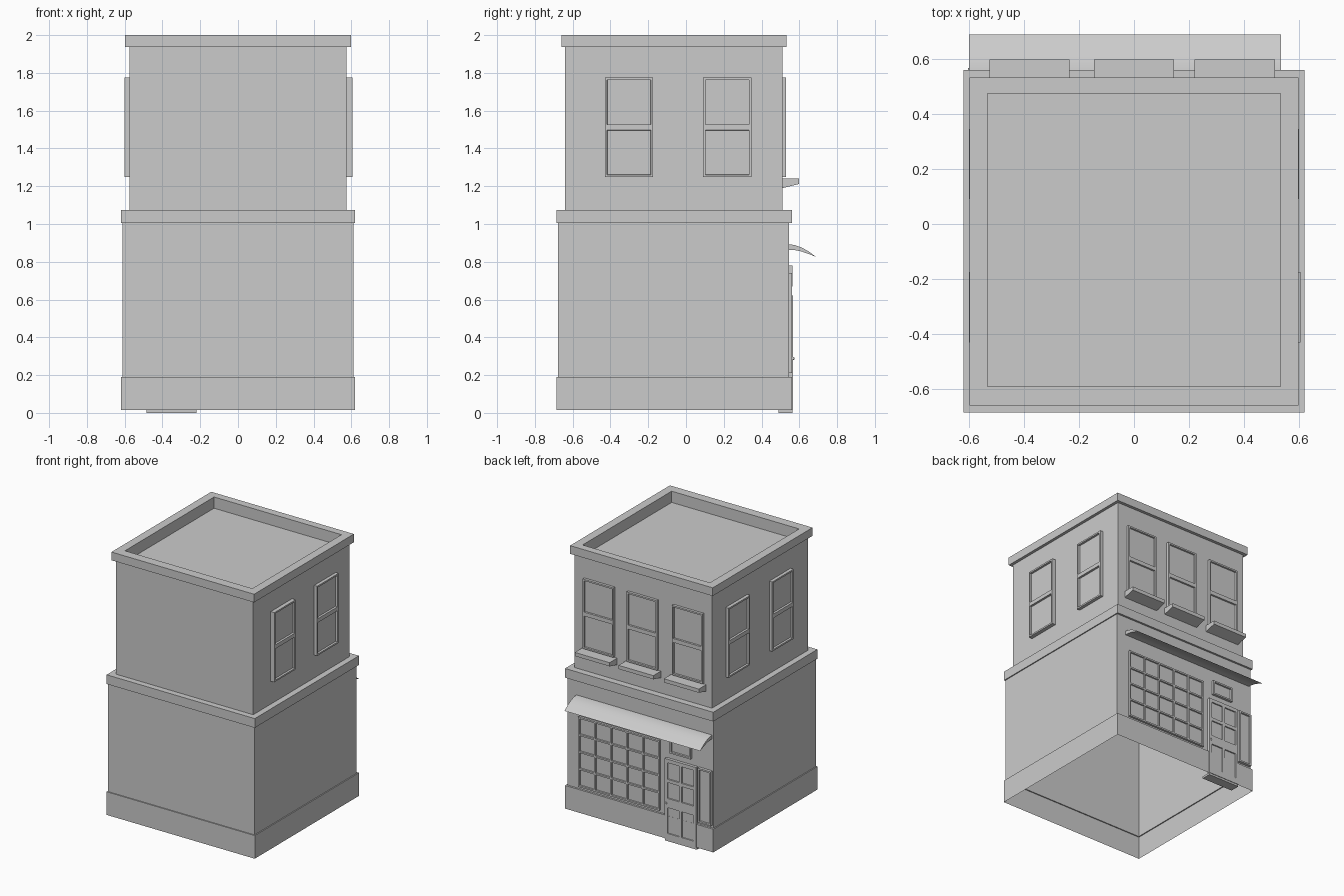
import bpy, bmesh
from math import pi
from mathutils import Matrix

if "Cube" in bpy.data.objects:
    bpy.data.objects.remove(bpy.data.objects["Cube"])


def finish(name, bm, matrix=None):
    bmesh.ops.recalc_face_normals(bm, faces=bm.faces)
    mesh = bpy.data.meshes.new(name)
    bm.to_mesh(mesh)
    bm.free()
    ob = bpy.data.objects.new(name, mesh)
    if matrix:
        ob.matrix_world = matrix
    bpy.context.collection.objects.link(ob)
    return ob


def box(name, x0, x1, y0, y1, z0, z1):
    bm = bmesh.new()
    m = Matrix.Translation(((x0 + x1) / 2, (y0 + y1) / 2, (z0 + z1) / 2)) \
        @ Matrix.Diagonal((x1 - x0, y1 - y0, z1 - z0, 1))
    bmesh.ops.create_cube(bm, size=1, matrix=m)
    return finish(name, bm)


def prism(name, profile, x0, x1):
    """Extrude a (y, z) profile along x."""
    bm = bmesh.new()
    a = [bm.verts.new((x0, y, z)) for y, z in profile]
    b = [bm.verts.new((x1, y, z)) for y, z in profile]
    bm.faces.new(a)
    bm.faces.new(b[::-1])
    for i in range(len(a)):
        j = (i + 1) % len(a)
        bm.faces.new((a[i], b[i], b[j], a[j]))
    return finish(name, bm)


def splits(start, end, n, edge, bar):
    """Alternating bar / pane coordinates for n equal panes."""
    pane = (end - start - 2 * edge - (n - 1) * bar) / n
    out, p = [start], start + edge
    for _ in range(n):
        out += [p, p + pane]
        p += pane + bar
    return out + [end]


def panelled(name, us, vs, depth, recess, loc, angle):
    """Raised frame with recessed panes; local front faces -y."""
    bm = bmesh.new()
    grid = [[bm.verts.new((u, -depth, v)) for u in us] for v in vs]
    panes = []
    for j in range(len(vs) - 1):
        for i in range(len(us) - 1):
            f = bm.faces.new((grid[j][i], grid[j][i + 1], grid[j + 1][i + 1], grid[j + 1][i]))
            if i % 2 and j % 2:
                panes.append(f)
    border = [e for e in bm.edges if e.is_boundary]
    ext = bmesh.ops.extrude_edge_only(bm, edges=border)["geom"]
    for v in ext:
        if isinstance(v, bmesh.types.BMVert):
            v.co.y = 0
    bm.normal_update()
    bmesh.ops.inset_individual(bm, faces=panes, thickness=0.002, depth=-recess)
    return finish(name, bm, Matrix.Translation(loc) @ Matrix.Rotation(angle, 4, 'Z'))


# Building shell: stacked rectangular rings, open underneath, sunken roof on top
rings = [
    (.62, -.685, .56, .015), (.62, -.685, .56, .19),
    (.612, -.677, .545, .19), (.612, -.677, .545, 1.005),
    (.62, -.685, .56, 1.005), (.62, -.685, .56, 1.075),
    (.575, -.64, .51, 1.075), (.575, -.64, .51, 1.938),
    (.597, -.66, .533, 1.938), (.597, -.66, .533, 2.0),
    (.533, -.59, .475, 2.0), (.533, -.59, .475, 1.915)]
bm = bmesh.new()
prev = None
for hx, y0, y1, z in rings:
    ring = [bm.verts.new(p) for p in ((-hx, y0, z), (hx, y0, z), (hx, y1, z), (-hx, y1, z))]
    if prev:
        for i in range(4):
            j = (i + 1) % 4
            bm.faces.new((prev[i], prev[j], ring[j], ring[i]))
    prev = ring
bm.faces.new(prev)
finish("building_shell", bm)

# Upper sash windows
us = splits(-.128, .128, 1, .012, 0)
vs = splits(1.248, 1.775, 2, .012, .03)
for k, y in enumerate((-.302, .218)):
    panelled(f"right_window_{k}", us, vs, .03 - .005 * k, .015, (.575, y, 0), pi / 2)
    panelled(f"left_window_{k}", us, vs, .025, .015, (-.575, y, 0), -pi / 2)

# Street windows with sloped sills
sill = [(.51, 1.19), (.598, 1.212), (.598, 1.24), (.51, 1.24)]
for k, x in enumerate((-.38, 0, .366)):
    panelled(f"street_window_{k}", us, vs, .02, .012, (x, .51, 0), pi)
    prism(f"window_sill_{k}", sill, x - .146, x + .146)

# Curved awning over the shop front
awning = prism("awning", [(.545, .892), (.575, .889), (.61, .876), (.645, .858), (.689, .826),
                          (.65, .841), (.61, .855), (.575, .862), (.545, .863)], -.6, .535)
bpy.context.view_layer.objects.active = awning
awning.select_set(True)
bpy.ops.object.shade_smooth_by_angle(angle=.5)

# Display window with a five by four grid
panelled("display_window", splits(-.34, .34, 5, .012, .012), splits(.21, .74, 4, .012, .012),
         .017, .01, (.17, .545, 0), pi)

# Transom and side light around the door
panelled("transom", splits(-.088, .088, 1, .012, 0), splits(.67, .78, 1, .012, 0),
         .02, .012, (-.345, .545, 0), pi)
panelled("side_light", splits(-.055, .055, 1, .012, 0), splits(.21, .622, 1, .012, 0),
         .022, .012, (-.548, .545, 0), pi)

# Door: four panes above two tall panels
panelled("door", splits(-.131, .131, 2, .022, .022),
         [.015, .06, .255, .325, .445, .47, .595, .622], .022, .008, (-.35, .545, 0), pi)
bm = bmesh.new()
bmesh.ops.create_uvsphere(bm, u_segments=10, v_segments=6, radius=.008,
                          matrix=Matrix.Translation((-.231, .568, .288)))
finish("door_knob", bm)

# Doorstep
box("doorstep", -.485, -.22, .49, .563, 0, .016)
